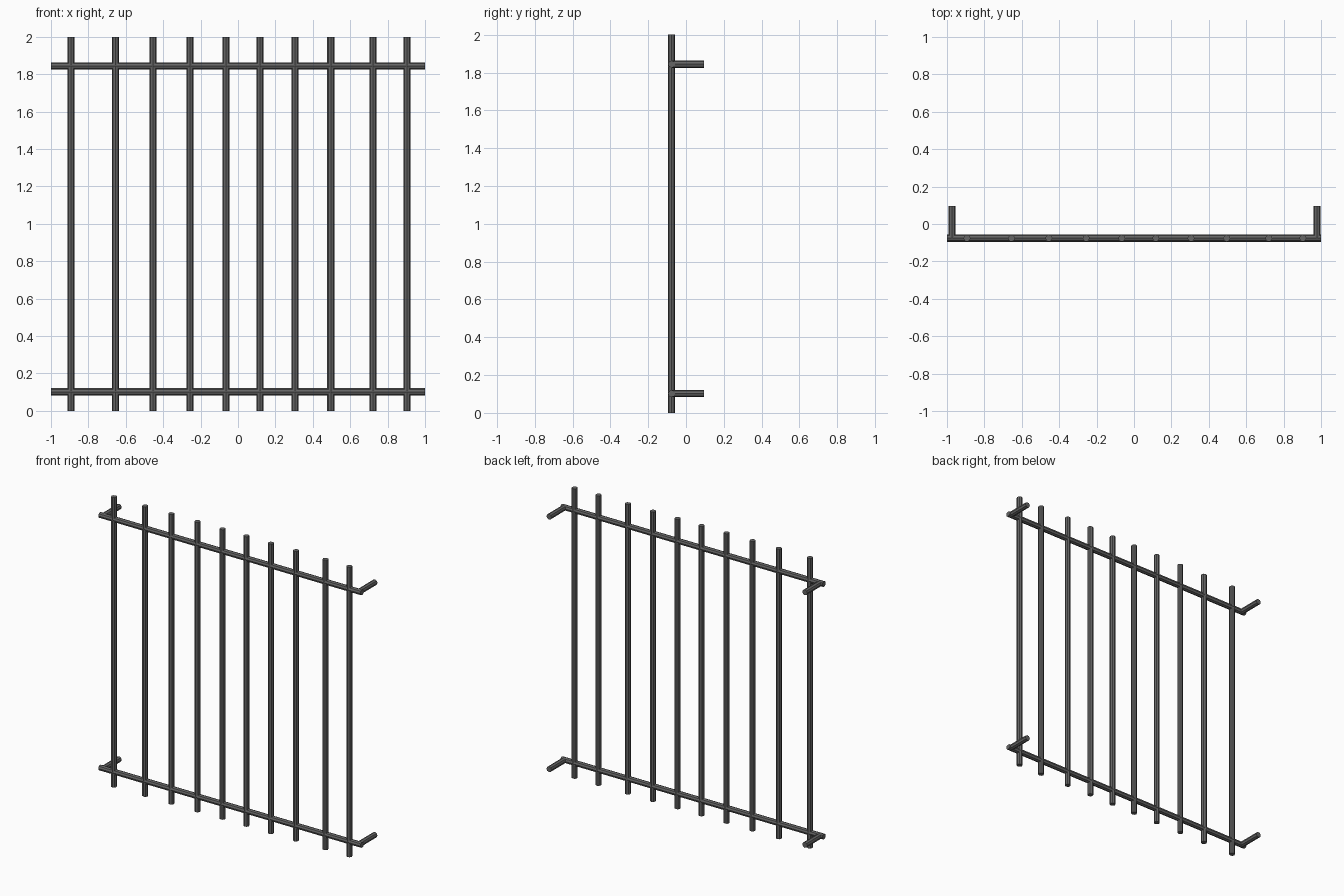
import bpy
from mathutils import Vector

if "Cube" in bpy.data.objects:
    bpy.data.objects.remove(bpy.data.objects["Cube"])

R = 0.019      # bar radius
Y = -0.076     # plane of the grille
SIDES = 8


def bar(name, a, b):
    """Straight round bar between two points."""
    a, b = Vector(a), Vector(b)
    d = b - a
    bpy.ops.mesh.primitive_cylinder_add(vertices=SIDES, radius=R, depth=d.length,
                                        location=(a + b) / 2)
    ob = bpy.context.object
    ob.name = name
    ob.rotation_euler = d.to_track_quat('Z', 'Y').to_euler()
    mat = bpy.data.materials.get("iron") or bpy.data.materials.new("iron")
    mat.diffuse_color = (0.13, 0.13, 0.13, 1)
    mat.use_nodes = True
    mat.node_tree.nodes["Principled BSDF"].inputs["Base Color"].default_value = mat.diffuse_color
    ob.data.materials.append(mat)
    return ob


# unevenly spaced upright bars
for i, x in enumerate((-0.893, -0.655, -0.455, -0.256, -0.065,
                       0.117, 0.305, 0.496, 0.721, 0.903)):
    bar(f"upright_bar_{i + 1}", (x, Y, 0), (x, Y, 2))

# horizontal rails with wall brackets at both ends
for level, z in (("lower", 0.102), ("upper", 1.844)):
    bar(f"{level}_rail", (-1, Y, z), (1, Y, z))
    for side, x in (("left", -0.973), ("right", 0.979)):
        bar(f"{level}_{side}_bracket", (x, Y, z), (x, 0.095, z))
